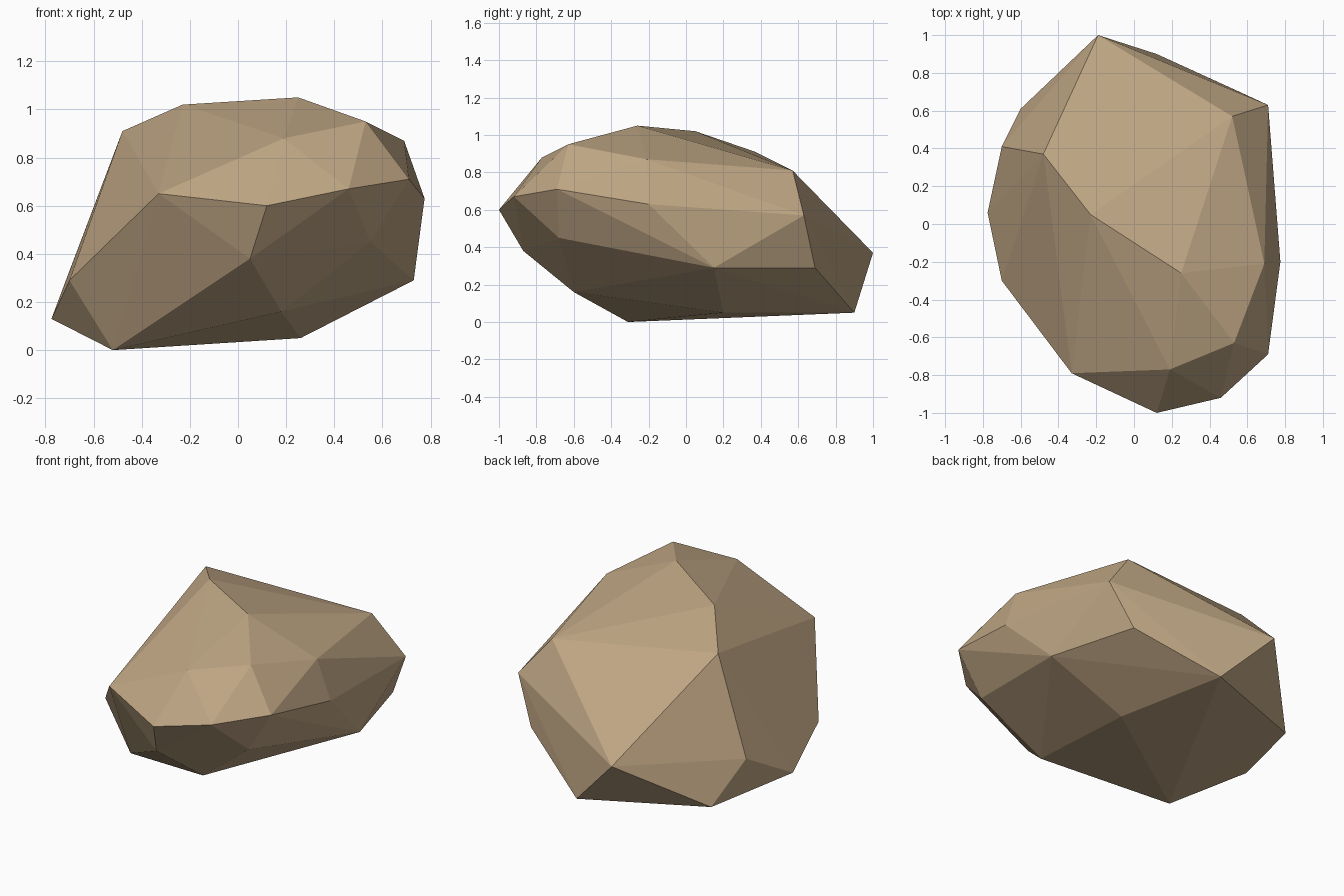
import bpy, bmesh

# Boulder corners, grouped from crown to base; the rock is their convex hull
CROWN = [(0.25, -0.26, 1.05), (-0.23, 0.05, 1.02), (0.53, -0.63, 0.95), (-0.48, 0.37, 0.91),
         (0.19, -0.77, 0.88), (0.69, -0.21, 0.87), (0.52, 0.57, 0.81)]
WAIST = [(0.71, -0.69, 0.71), (0.46, -0.92, 0.67), (-0.33, -0.79, 0.65), (0.775, -0.20, 0.63),
         (0.12, -1.0, 0.60), (0.71, 0.63, 0.57), (0.55, -0.68, 0.45)]
SKIRT = [(0.05, -0.87, 0.38), (-0.19, 1.0, 0.37), (-0.70, 0.41, 0.33), (-0.70, -0.30, 0.29),
         (0.73, 0.15, 0.29), (0.58, 0.69, 0.29)]
BASE = [(0.18, -0.60, 0.16), (-0.775, 0.06, 0.13), (-0.60, 0.61, 0.08), (0.12, 0.90, 0.05),
        (0.26, 0.20, 0.05), (-0.52, -0.31, 0.0)]

# One sandstone colour
stone = bpy.data.materials.new("sandstone brown")
stone.diffuse_color = (0.52, 0.38, 0.23, 1.0)

# Wrap the corners into a faceted boulder
bm = bmesh.new()
for co in CROWN + WAIST + SKIRT + BASE:
    bm.verts.new(co)
bmesh.ops.convex_hull(bm, input=bm.verts[:])
bmesh.ops.recalc_face_normals(bm, faces=bm.faces[:])

mesh = bpy.data.meshes.new("boulder")
bm.to_mesh(mesh)
bm.free()
mesh.materials.append(stone)
boulder = bpy.data.objects.new("boulder", mesh)
bpy.context.collection.objects.link(boulder)
